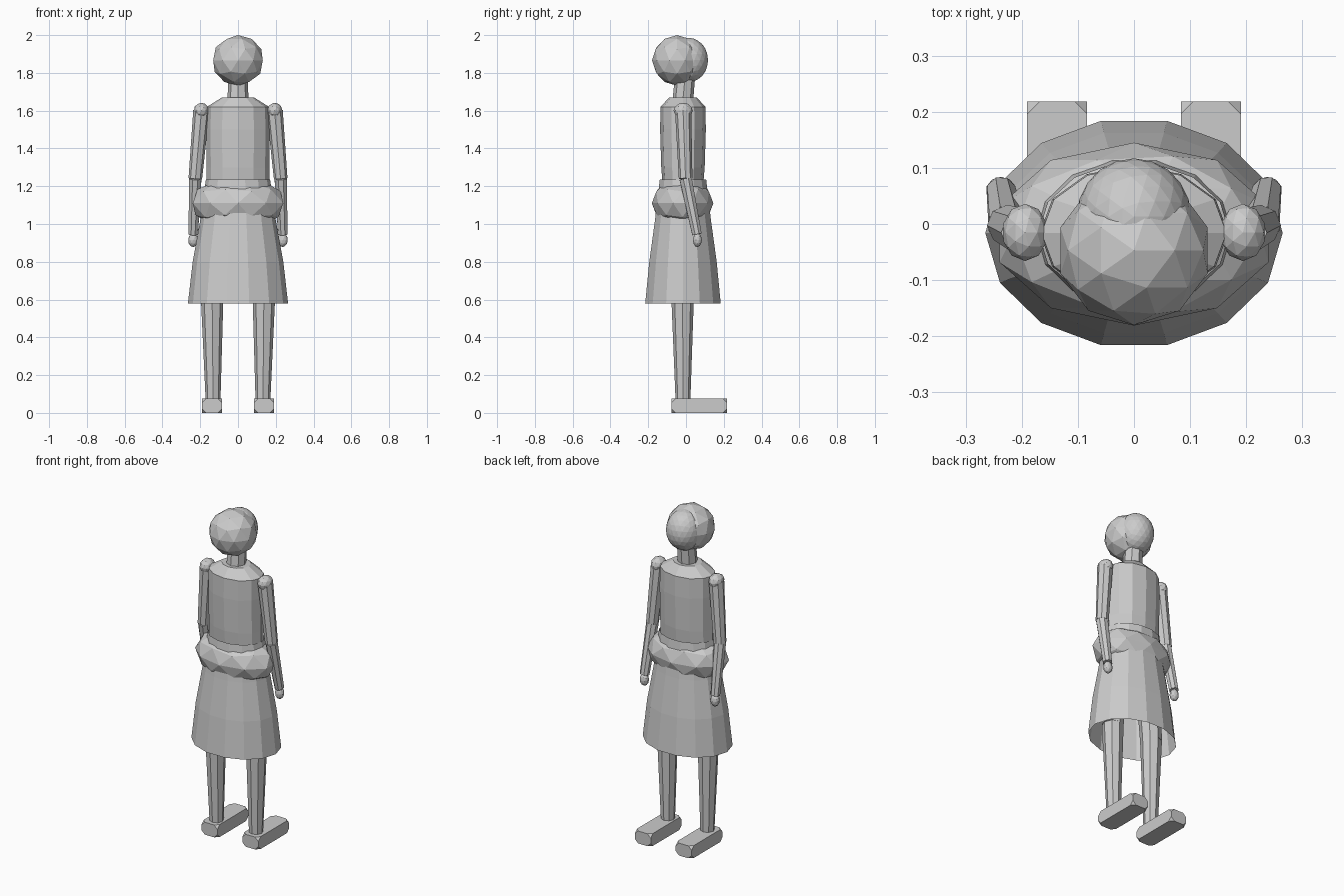
import bpy, bmesh
from math import sin, cos, pi
from mathutils import Vector

if "Cube" in bpy.data.objects:
    bpy.data.objects.remove(bpy.data.objects["Cube"])

Y0 = -0.016  # body axis offset


def finish(name, bm):
    bmesh.ops.recalc_face_normals(bm, faces=bm.faces)
    me = bpy.data.meshes.new(name)
    bm.to_mesh(me)
    bm.free()
    ob = bpy.data.objects.new(name, me)
    bpy.context.collection.objects.link(ob)
    return ob


def loft(name, sides, rings, caps=True):
    """rings: (z, x radius, y radius), stacked elliptical sections"""
    bm = bmesh.new()
    loops = [[bm.verts.new((rx * cos(2 * pi * i / sides),
                            Y0 + ry * sin(2 * pi * i / sides), z))
              for i in range(sides)] for z, rx, ry in rings]
    for a, b in zip(loops, loops[1:]):
        for i in range(sides):
            j = (i + 1) % sides
            bm.faces.new((a[i], a[j], b[j], b[i]))
    if caps:
        bm.faces.new(loops[0])
        bm.faces.new(loops[-1])
    return finish(name, bm)


def limb(name, p, q, r1, r2, sides=8):
    """tapered cylinder from p to q"""
    p, q = Vector(p), Vector(q)
    bm = bmesh.new()
    bmesh.ops.create_cone(bm, cap_ends=True, segments=sides, radius1=r1,
                          radius2=r2, depth=(q - p).length)
    rot = Vector((0, 0, 1)).rotation_difference(q - p).to_matrix()
    for v in bm.verts:
        v.co = rot @ v.co + (p + q) / 2
    return finish(name, bm)


def ball(name, c, r, sub=2):
    bm = bmesh.new()
    bmesh.ops.create_icosphere(bm, subdivisions=sub, radius=1)
    for v in bm.verts:
        v.co = Vector(c) + Vector((v.co.x * r[0], v.co.y * r[1], v.co.z * r[2]))
    return finish(name, bm)


# Head, hair and neck
ball("face", (0, 0.013, 1.868), (0.102, 0.104, 0.118), 3)
ball("hair", (0, -0.047, 1.866), (0.138, 0.133, 0.134))
limb("neck", (0, -0.018, 1.64), (0, -0.004, 1.79), 0.055, 0.053)

# Torso, hips and open skirt
loft("torso", 12, [(1.12, 0.165, 0.1), (1.3, 0.166, 0.115), (1.5, 0.168, 0.121),
                   (1.62, 0.165, 0.119), (1.67, 0.085, 0.073)])
ball("hips", (0, -0.018, 1.11), (0.252, 0.163, 0.14))
loft("skirt", 14, [(0.58, 0.265, 0.205), (0.8, 0.24, 0.183), (1.02, 0.2, 0.152),
                   (1.235, 0.17, 0.126)], caps=False)

# Arms, legs and feet on both sides
for s, side in ((-1, "left"), (1, "right")):
    shoulder = (s * 0.194, -0.015, 1.6)
    elbow = (s * 0.226, -0.002, 1.24)
    wrist = (s * 0.237, 0.058, 0.945)
    ball(side + "_shoulder", shoulder, (0.041, 0.051, 0.042))
    limb(side + "_upper_arm", shoulder, elbow, 0.043, 0.036)
    limb(side + "_forearm", elbow, wrist, 0.035, 0.027)
    ball(side + "_hand", (s * 0.237, 0.06, 0.915), (0.027, 0.024, 0.037))

    knee = (s * 0.137, -0.018, 0.62)
    limb(side + "_shin", (s * 0.132, -0.016, 0.06), knee, 0.039, 0.06)
    limb(side + "_thigh", knee, (s * 0.11, -0.018, 1.05), 0.06, 0.07)

    # Foot: box with clipped corners
    bm = bmesh.new()
    bmesh.ops.create_cube(bm, size=1)
    for v in bm.verts:
        v.co = Vector((s * 0.137 + v.co.x * 0.107, 0.07 + v.co.y * 0.296,
                       0.0375 + v.co.z * 0.075))
    bmesh.ops.bevel(bm, geom=bm.verts[:], offset=0.022, segments=1,
                    affect='VERTICES')
    finish(side + "_foot", bm)
